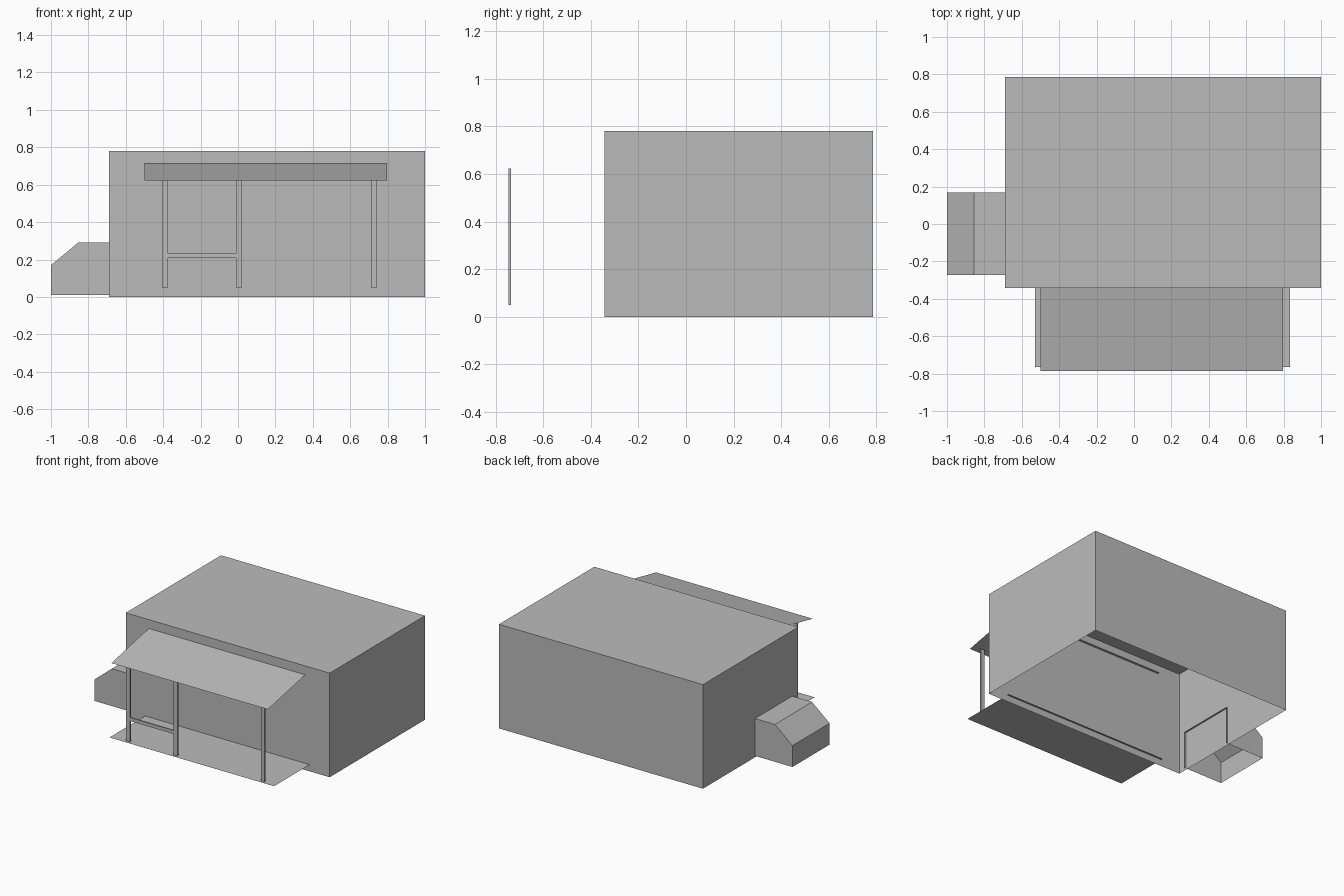
import bpy, bmesh

if "Cube" in bpy.data.objects:
    bpy.data.objects.remove(bpy.data.objects["Cube"])

grey = bpy.data.materials.new("plain grey")
grey.diffuse_color = (0.5, 0.5, 0.5, 1)
grey.use_nodes = True
grey.node_tree.nodes["Principled BSDF"].inputs["Base Color"].default_value = grey.diffuse_color


def finish(name, bm):
    mesh = bpy.data.meshes.new(name)
    bm.to_mesh(mesh)
    bm.free()
    mesh.materials.append(grey)
    obj = bpy.data.objects.new(name, mesh)
    bpy.context.collection.objects.link(obj)


def box(name, x, y, z, open_bottom=False):
    bm = bmesh.new()
    bmesh.ops.create_cube(bm, size=1)
    for v in bm.verts:
        v.co = [r[0] if c < 0 else r[1] for c, r in zip(v.co, (x, y, z))]
    if open_bottom:
        bm.normal_update()
        low = [f for f in bm.faces if f.normal.z < -0.5]
        bmesh.ops.delete(bm, geom=low, context='FACES')
    finish(name, bm)


def sheet(name, x, front, back):
    """Single surface between a front (y, z) edge and a back (y, z) edge."""
    bm = bmesh.new()
    corners = [(x[0], *front), (x[1], *front), (x[1], *back), (x[0], *back)]
    bm.faces.new([bm.verts.new(c) for c in corners])
    finish(name, bm)


# Main building shell, open underneath
box("main_building", (-0.69, 1.0), (-0.343, 0.785), (0, 0.78), True)

# Side bay: sloped profile, open underneath and towards the building
bm = bmesh.new()
profile = [(-0.678, 0.01), (-1.0, 0.01), (-1.0, 0.17), (-0.855, 0.29), (-0.678, 0.29)]
near = [bm.verts.new((x, -0.272, z)) for x, z in profile]
far = [bm.verts.new((x, 0.168, z)) for x, z in profile]
bm.faces.new(near[::-1])
bm.faces.new(far)
for i in range(1, 4):
    bm.faces.new((near[i], near[i + 1], far[i + 1], far[i]))
bmesh.ops.recalc_face_normals(bm, faces=bm.faces)
finish("side_bay", bm)

# Porch floor and sloped awning, both running just into the wall
sheet("porch_floor", (-0.53, 0.835), (-0.765, 0.05), (-0.33, 0.05))
sheet("porch_awning", (-0.5, 0.797), (-0.785, 0.623), (-0.33, 0.716))

# Porch posts and the rail between the first two
for i, x in enumerate((-0.39, 0.005, 0.727)):
    box(f"porch_post_{i + 1}", (x - 0.016, x + 0.016), (-0.745, -0.735), (0.05, 0.623))
box("porch_rail", (-0.374, -0.011), (-0.745, -0.735), (0.207, 0.233))
